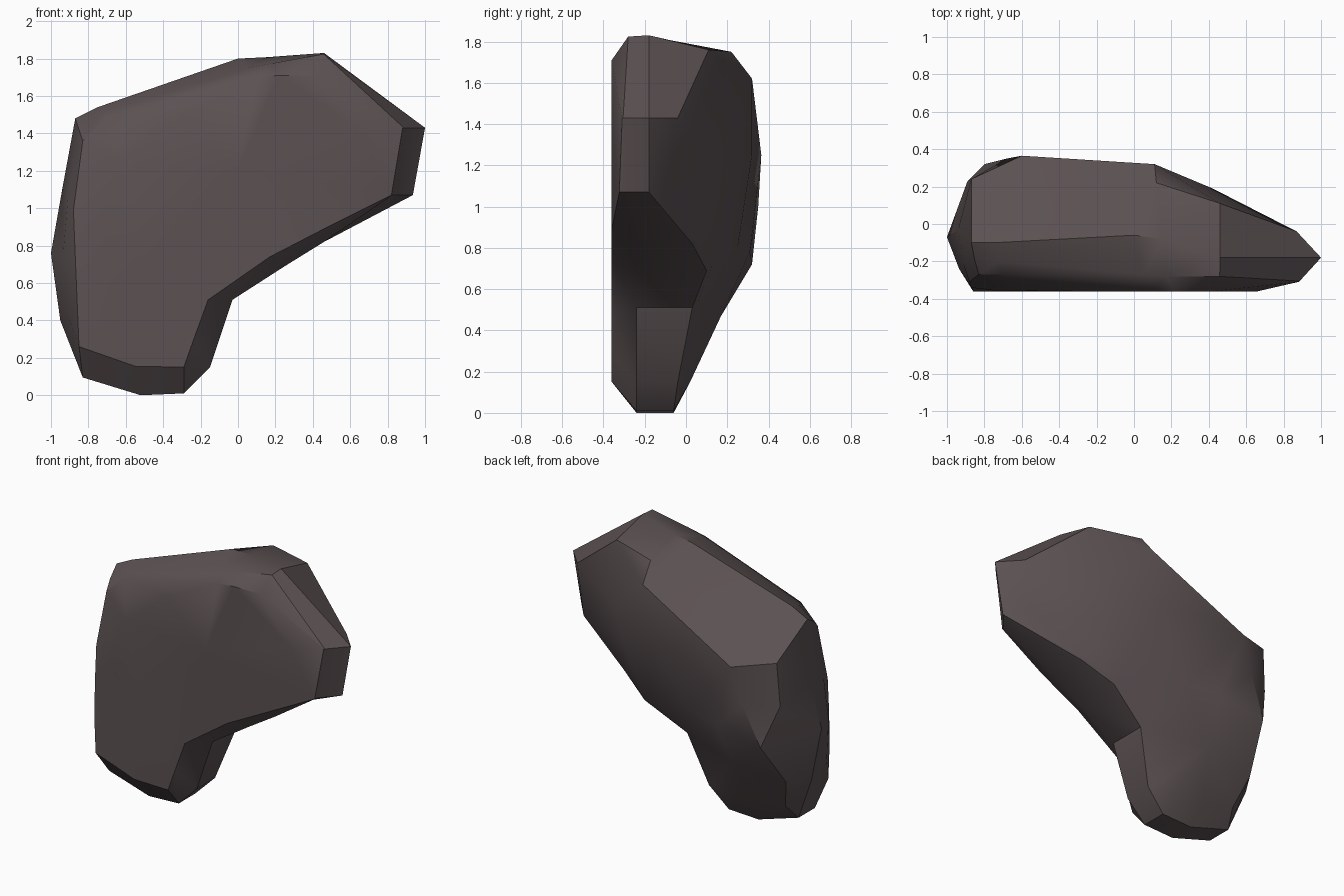
import bpy, bmesh
from mathutils import Vector
from mathutils.geometry import delaunay_2d_cdt

# Outer silhouette, clockwise from top left: x, z, back y,
# then front shoulder y and how far the shoulder is pulled towards the front edge
rim = [(-.87, 1.48, -.10, -.20, .5), (-.75, 1.54, -.10, -.20, .5), (0, 1.80, -.06, -.27, .5),
       (.15, 1.807, -.08, -.28, .35), (.46, 1.83, -.18, -.28, .05),
       (1.0, 1.43, -.18, -.305, .95), (.935, 1.07, -.18, -.305, .95),
       (.46, .82, .03, -.24, 0), (.25, .69, .10, -.24, 0), (-.03, .51, .03, -.24, 0),
       (-.15, .15, -.04, -.24, 0), (-.29, .01, -.06, -.24, 0), (-.52, 0, -.06, -.24, 0),
       (-.83, .095, -.06, -.24, 0), (-.95, .40, -.03, -.25, .4), (-1.0, .76, -.07, -.24, .5),
       (-.94, 1.10, -.03, -.22, .5)]

# Edge of the front: x, z
front = [(-.83, 1.36), (-.70, 1.49), (.10, 1.70), (.22, 1.71), (.42, 1.71),
         (.88, 1.43), (.82, 1.07), (.46, .89), (.17, .74), (-.16, .51), (-.24, .29),
         (-.29, .15), (-.55, .155), (-.85, .26), (-.86, .50), (-.87, .74), (-.88, .99)]

# Edge of the bulging back: x, y, z
back = [(-.87, .24, 1.30), (-.60, .365, 1.25), (.11, .32, 1.62), (.12, .22, 1.75),
        (.46, .11, 1.76), (.87, -.04, 1.43), (.82, -.04, 1.075), (.45, .05, .835),
        (.23, .125, .71), (-.06, .05, .52), (-.20, .0, .18), (-.32, .02, .15),
        (-.55, .02, .15), (-.79, .03, .20), (-.86, .12, .42), (-.80, .32, .72),
        (-.89, .23, 1.0)]

# The front edge recedes at the upper left and at the right end
recede = {0: .09, 1: .09, 15: .02, 16: .05}


def front_point(i, x, z):
    return x, -.36 + max(0, x - .66) * .23 + recede.get(i, 0), z


def shoulder(r, f):
    x, z = Vector(r[:2]).lerp(Vector(f), r[4])
    return x, r[3], z


bm = bmesh.new()
loops = [
    [bm.verts.new(front_point(i, x, z)) for i, (x, z) in enumerate(front)],
    [bm.verts.new(shoulder(r, f)) for r, f in zip(rim, front)],
    [bm.verts.new((r[0], r[2], r[1])) for r in rim],
    [bm.verts.new(p) for p in back],
]

# Side walls between neighbouring loops
n = len(rim)
for a, b in zip(loops, loops[1:]):
    for i in range(n):
        j = (i + 1) % n
        bm.faces.new((a[i], a[j], b[j], b[i]))


# Front and back caps, triangulated over a few inner points
def cap(loop, inner):
    verts = loop + [bm.verts.new(p) for p in inner]
    flat = [Vector((v.co.x, v.co.z)) for v in verts]
    edges = [(i, (i + 1) % n) for i in range(n)]
    result = delaunay_2d_cdt(flat, edges, [], 1, 1e-5)
    for f in result[2]:
        bm.faces.new([verts[result[3][i][0]] for i in f])


cap(loops[0], [(.66, -.36, 1.40), (.58, -.36, 1.12), (0, -.36, 1.2), (-.5, -.36, .7),
               (-.62, -.355, 1.25), (-.75, -.355, .9), (-.3, -.36, 1.5)])
cap(loops[3], [(-.68, .35, 1.0), (-.45, .31, .78), (.02, .32, 1.25), (-.22, .25, .80),
               (.42, .19, 1.35), (.36, .17, 1.08), (-.48, .17, .47)])

bmesh.ops.recalc_face_normals(bm, faces=bm.faces)
mesh = bpy.data.meshes.new("boulder")
bm.to_mesh(mesh)
bm.free()
boulder = bpy.data.objects.new("boulder", mesh)
bpy.context.collection.objects.link(boulder)

# Dark warm stone
stone = bpy.data.materials.new("stone")
stone.diffuse_color = (.105, .082, .085, 1)
mesh.materials.append(stone)

# Soft faces with sharp ridges
bpy.context.view_layer.objects.active = boulder
boulder.select_set(True)
bpy.ops.object.shade_smooth_by_angle(angle=.6)
